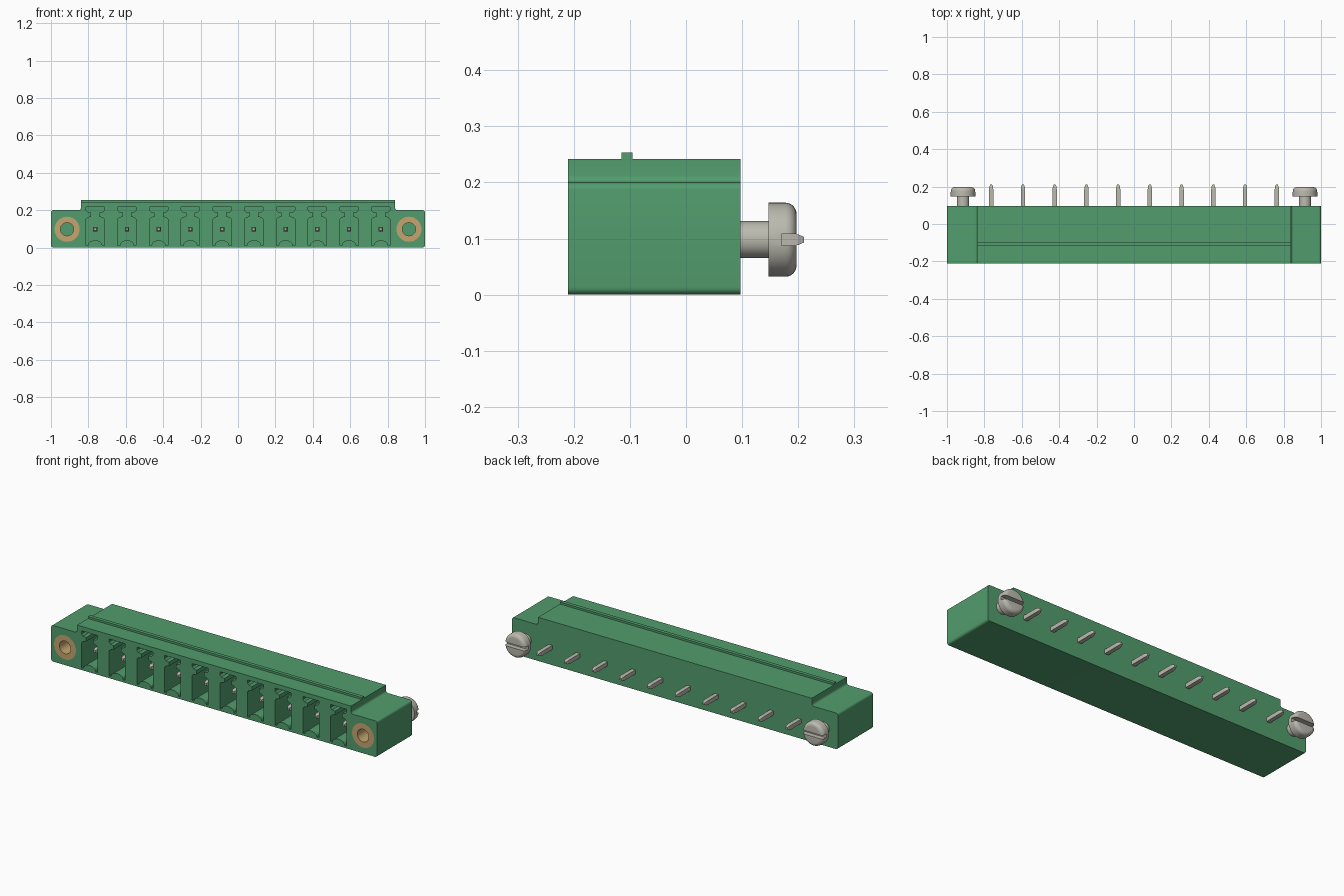
import bpy, bmesh, math
from mathutils import Matrix, Vector

cube = bpy.data.objects.get("Cube")
if cube:
    bpy.data.objects.remove(cube, do_unlink=True)

FRONT, BACK, AXIS_Z = -0.21, 0.097, 0.098
SCREW_X, PITCH, PINS = 0.914, 0.1697, 10
PIN_X = [(i - (PINS - 1) / 2) * PITCH for i in range(PINS)]


def material(name, rgb, rough=0.5):
    m = bpy.data.materials.new(name)
    m.use_nodes = True
    m.diffuse_color = (*rgb, 1)
    bsdf = m.node_tree.nodes["Principled BSDF"]
    bsdf.inputs["Base Color"].default_value = (*rgb, 1)
    bsdf.inputs["Roughness"].default_value = rough
    return m


GREEN = material("green plastic", (0.084, 0.337, 0.153))
BRASS = material("brass", (0.56, 0.38, 0.16))
STEEL = material("grey metal", (0.50, 0.49, 0.43))


def make(name, bm, mat, smooth=True):
    bmesh.ops.recalc_face_normals(bm, faces=bm.faces)
    me = bpy.data.meshes.new(name)
    bm.to_mesh(me)
    bm.free()
    ob = bpy.data.objects.new(name, me)
    bpy.context.collection.objects.link(ob)
    me.materials.append(mat)
    if smooth:
        shade(ob)
    return ob


def shade(ob):
    bpy.ops.object.select_all(action='DESELECT')
    ob.select_set(True)
    bpy.context.view_layer.objects.active = ob
    bpy.ops.object.shade_smooth_by_angle(angle=math.radians(35))


def prism(bm, pts, y0, y1):
    """Extrude an x-z outline along y."""
    face = bm.faces.new([bm.verts.new((x, y0, z)) for x, z in pts])
    ext = bmesh.ops.extrude_face_region(bm, geom=[face])["geom"]
    verts = [g for g in ext if isinstance(g, bmesh.types.BMVert)]
    bmesh.ops.translate(bm, verts=verts, vec=(0, y1 - y0, 0))


def lathe(bm, prof, cx, closed=False, n=40):
    """Spin an (r, y) profile about a y-parallel axis through the screw."""
    vs = [bm.verts.new((cx + r, y, AXIS_Z)) for r, y in prof]
    pairs = list(zip(vs, vs[1:] + vs[:1])) if closed else list(zip(vs, vs[1:]))
    edges = [bm.edges.new(p) for p in pairs]
    bmesh.ops.spin(bm, geom=vs + edges, cent=(cx, 0, AXIS_Z), axis=(0, 1, 0),
                   angle=math.tau, steps=n, use_duplicate=False)
    bmesh.ops.remove_doubles(bm, verts=bm.verts, dist=1e-5)


def mirrored(half):
    return half + [(-x, z) for x, z in reversed(half)]


def cut(ob, cutter):
    cutter.hide_render = True
    mod = ob.modifiers.new("cut", 'BOOLEAN')
    mod.object, mod.operation, mod.solver = cutter, 'DIFFERENCE', 'EXACT'
    bpy.context.view_layer.objects.active = ob
    bpy.ops.object.modifier_apply(modifier=mod.name)
    bpy.data.objects.remove(cutter, do_unlink=True)
    shade(ob)


def corner(cx, cz, r, start, end, n=5):
    return [(cx + r * math.cos(math.radians(start + (end - start) * i / n)),
             cz + r * math.sin(math.radians(start + (end - start) * i / n)))
            for i in range(n + 1)]


# Housing: raised middle with rounded flanges
R = 0.013
half = (corner(1 - R, R, R, -90, 0) + corner(1 - R, 0.2 - R, R, 0, 90)
        + corner(0.84 + R, 0.2 + R, R, 270, 180) + [(0.84, 0.242)])
bm = bmesh.new()
prism(bm, mirrored(half), FRONT, BACK)
housing = make("housing", bm, GREEN)

# Keyed contact slots, each with an arched floor
arch = [(0.038 * math.sin(math.radians(a)), 0.012 + 0.027 * math.cos(math.radians(a)))
        for a in (0, 22, 45, 67, 90)]
side = arch[1:] + [(0.049, 0.012), (0.049, 0.152), (0.04, 0.16), (0.022, 0.165),
                   (0.022, 0.187), (0.04, 0.19), (0.049, 0.2), (0.049, 0.217)]
outline = [arch[0]] + mirrored(side)
bm = bmesh.new()
for px in PIN_X:
    prism(bm, [(px + x, z) for x, z in outline], FRONT - 0.05, 0.03)
cut(housing, make("slot_cutter", bm, GREEN, False))

# Round pockets for the threaded inserts
bm = bmesh.new()
for s in (-1, 1):
    lathe(bm, [(0, FRONT - 0.05), (0.067, FRONT - 0.05), (0.067, 0), (0, 0)], s * SCREW_X)
cut(housing, make("pocket_cutter", bm, GREEN, False))

# Top rib
bm = bmesh.new()
bmesh.ops.create_cube(bm, size=1, matrix=Matrix.Translation((0, -0.105, 0.2465))
                      @ Matrix.Diagonal((1.68, 0.02, 0.013, 1)))
make("top_rib", bm, GREEN, False)

for side_name, s in (("left", 1), ("right", -1)):
    # Threaded insert
    bm = bmesh.new()
    lathe(bm, [(0.067, FRONT), (0.067, 0), (0.035, 0), (0.035, FRONT)], s * SCREW_X, True)
    make(side_name + "_insert", bm, BRASS)

    # Screw with a domed-edge slotted head
    dome = [(0.046 + 0.02 * math.cos(math.radians(a)), 0.177 + 0.02 * math.sin(math.radians(a)))
            for a in range(0, 91, 15)]
    bm = bmesh.new()
    lathe(bm, [(0, 0.09), (0.033, 0.09), (0.033, 0.147), (0.066, 0.147)] + dome + [(0, 0.197)],
          s * SCREW_X)
    screw = make(side_name + "_screw", bm, STEEL)
    bm = bmesh.new()
    bmesh.ops.create_cube(bm, size=1, matrix=Matrix.Translation((s * SCREW_X, 0.195, AXIS_Z))
                          @ Matrix.Diagonal((0.2, 0.05, 0.02, 1)))
    cut(screw, make("screw_slot_cutter", bm, STEEL, False))

# Square contact pins with tapered ends
bm = bmesh.new()
for px in PIN_X:
    rings = []
    for y, h in ((-0.165, 0.006), (-0.15, 0.0115), (0.185, 0.0115), (0.2, 0.0095), (0.21, 0.005)):
        rings.append([bm.verts.new((px + a * h, y, AXIS_Z + b * h))
                      for a, b in ((-1, -1), (1, -1), (1, 1), (-1, 1))])
    for a, b in zip(rings, rings[1:]):
        for i in range(4):
            j = (i + 1) % 4
            bm.faces.new((a[i], a[j], b[j], b[i]))
    bm.faces.new(rings[0])
    bm.faces.new(rings[-1])
make("contact_pins", bm, STEEL, False)
